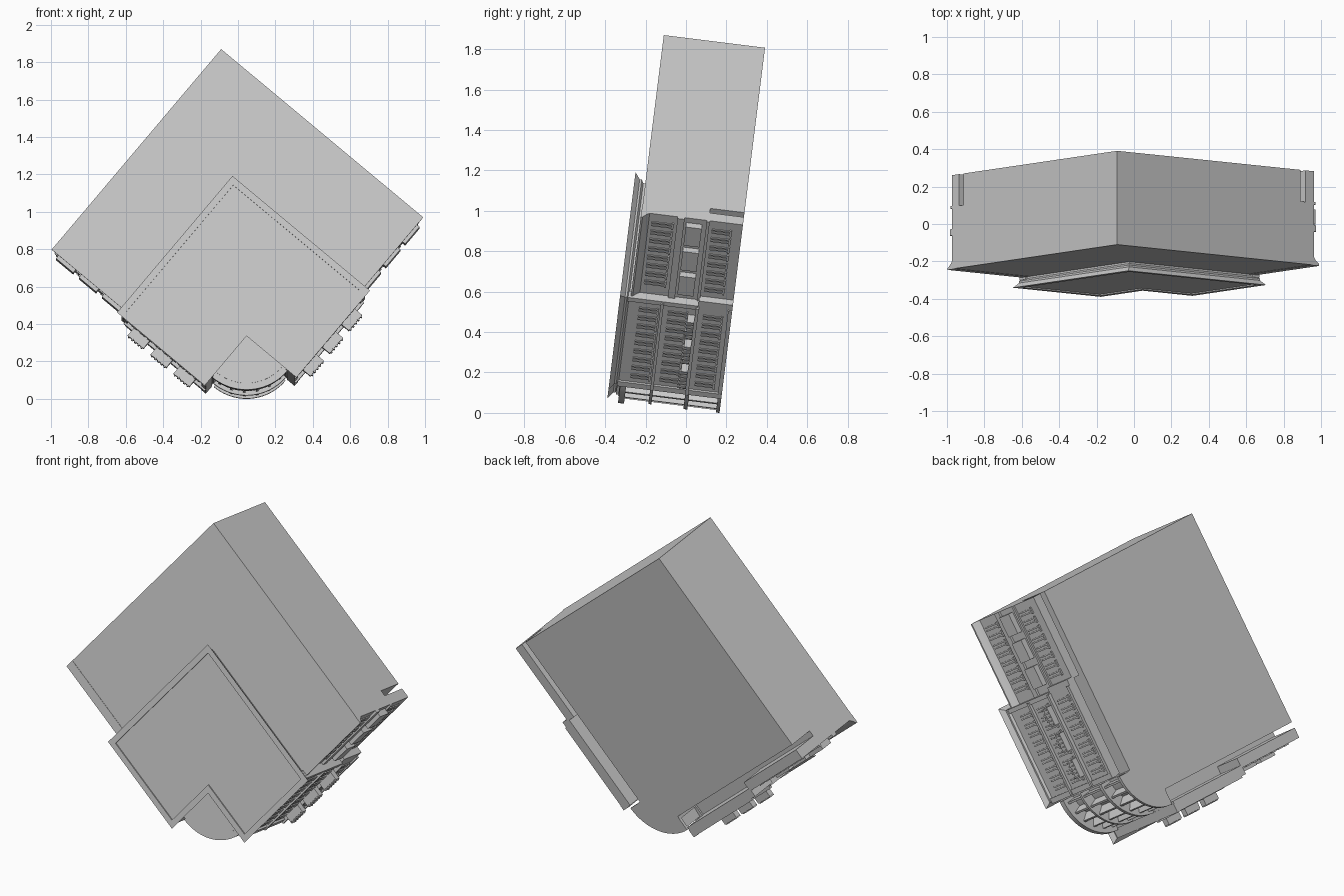
import bpy, bmesh, math
from mathutils import Matrix, Vector

cube = bpy.data.objects.get("Cube")
if cube:
    bpy.data.objects.remove(cube, do_unlink=True)

stone = bpy.data.materials.new("light_grey_stone")
stone.use_nodes = True
GREY = (0.6, 0.6, 0.6, 1)
stone.diffuse_color = GREY
stone.node_tree.nodes["Principled BSDF"].inputs["Base Color"].default_value = GREY

# Building frame: a and b run along the two street sides, h is building height
TURN, TILT = math.radians(40), math.radians(7.1)
plan_up = Vector((0, math.sin(TILT), math.cos(TILT)))
height_axis = Vector((0, -math.cos(TILT), math.sin(TILT)))
side = Vector((1, 0, 0))
axis_a = side * math.cos(TURN) - plan_up * math.sin(TURN)
axis_b = -side * math.sin(TURN) - plan_up * math.cos(TURN)
ROOF = 0.505
origin = Vector((-0.09, -0.11, 1.87)) - height_axis * ROOF
FRAME = Matrix((axis_a, axis_b, height_axis)).transposed().to_4x4()
FRAME.translation = origin


def finish(name, bm, smooth=False):
    bm.transform(FRAME)
    bmesh.ops.recalc_face_normals(bm, faces=bm.faces[:])
    mesh = bpy.data.meshes.new(name)
    bm.to_mesh(mesh)
    bm.free()
    mesh.materials.append(stone)
    obj = bpy.data.objects.new(name, mesh)
    bpy.context.collection.objects.link(obj)
    if smooth:
        bpy.ops.object.select_all(action='DESELECT')
        obj.select_set(True)
        bpy.context.view_layer.objects.active = obj
        bpy.ops.object.shade_smooth_by_angle(angle=math.radians(30))
    return obj


def loft(name, levels, smooth=False):
    """Stack outlines of equal length at given heights into a closed solid."""
    bm = bmesh.new()
    rings = [[bm.verts.new((a, b, h)) for a, b in outline] for outline, h in levels]
    for low, high in zip(rings, rings[1:]):
        for i in range(len(low)):
            j = (i + 1) % len(low)
            bm.faces.new((low[i], low[j], high[j], high[i]))
    bm.faces.new(rings[0])
    bm.faces.new(rings[-1])
    return finish(name, bm, smooth)


def street_boxes(name, boxes):
    """Boxes as (depth range, run range, height range), mirrored to both streets."""
    for label, swap in (("right", False), ("left", True)):
        bm = bmesh.new()
        for d, r, h in boxes:
            spans = (r, d, h) if swap else (d, r, h)
            centre = [(s[0] + s[1]) / 2 for s in spans]
            size = [s[1] - s[0] for s in spans]
            mat = Matrix.Translation(centre) @ Matrix.Diagonal((*size, 1))
            bmesh.ops.create_cube(bm, size=1, matrix=mat)
        finish(f"{name}_{label}", bm)


def arc(radius, centre=1.1, steps=20):
    return [(centre + radius * math.cos(t), centre + radius * math.sin(t))
            for t in (math.pi / 2 * i / steps for i in range(steps + 1))]


def ell(lo, hi, notch):
    return [(lo, lo), (hi, lo), (hi, notch), (notch, notch), (notch, hi), (lo, hi)]


WALL, BAY, FLOOR = 1.375, 1.415, 0.17
BAY_START, BAY_END = 0.525, 1.067

# Main masses: recessed ground floor, upper floors and raised corner block
ground = [(0, 0), (1.28, 0)] + arc(0.18) + [(0, 1.28)]
loft("ground_floor", [(ground, 0), (ground, FLOOR + 0.01)], True)
upper = ell(0, WALL, 1.1)
loft("upper_floors", [(upper, FLOOR), (upper, ROOF)])


def block(out):
    return ell(BAY_START - out, BAY + out, BAY_END + out)


loft("raised_block", [(block(0), FLOOR), (block(0), 0.515), (block(0.012), 0.525),
                      (block(0.012), 0.535), (block(0.035), 0.56), (block(0), 0.56),
                      (block(0), 0.553)])

# Flared roof cornice of the two wings
for label, swap in (("right", False), ("left", True)):
    levels = []
    for depth, h in ((WALL, 0.465), (WALL + 0.012, 0.48), (1.41, 0.498), (1.41, ROOF + 0.002)):
        outline = [(1.355, 0), (depth, 0), (depth, 0.52), (1.355, 0.52)]
        levels.append(([(b, a) for a, b in outline] if swap else outline, h))
    loft("wing_cornice_" + label, levels)

# Street screens standing clear of the recessed ground floor
street_boxes("ground_screen", [
    ((1.315, WALL), (0, 0.5), (0, FLOOR)),
    ((1.36, BAY), (0.49, 1.085), (0, FLOOR)),
])

# String courses, corner piers and sills
street_boxes("string_courses", [
    ((WALL - 0.01, WALL + 0.014), (0, BAY_START), (0.29, 0.325)),
    ((WALL - 0.01, WALL + 0.010), (0, BAY_START), (0.165, 0.18)),
    ((BAY - 0.01, BAY + 0.018), (BAY_START, 1.09), (0.34, 0.355)),
    ((BAY - 0.01, BAY + 0.022), (BAY_START, 1.09), (0.165, 0.18)),
    ((BAY - 0.01, BAY + 0.010), (BAY_START, 1.09), (0, 0.02)),
    ((BAY - 0.04, BAY + 0.012), (1.06, 1.09), (0, 0.52)),
    ((BAY - 0.04, BAY + 0.010), (0.515, 0.54), (FLOOR, 0.52)),
])

# Tall narrow window frames in rows
slits = []
for depth, start, count, rows in (
        (WALL, 0.05, 8, ((0.35, 0.45), (0.06, 0.15))),
        (BAY, 0.575, 9, ((0.37, 0.46), (0.225, 0.315), (0.05, 0.14)))):
    for low, high in rows:
        for i in range(count):
            run = start + i * 0.054
            for shift in (0, 0.018):
                slits.append(((depth - 0.01, depth + 0.006),
                              (run + shift, run + shift + 0.008), (low, high)))
            slits.append(((depth - 0.01, depth + 0.009), (run - 0.006, run + 0.032),
                          (low - 0.01, low)))
street_boxes("window_frames", slits)

# Balconies with slatted fronts
balconies = []
for i in range(3):
    mid = 0.64 + i * 0.16
    balconies.append(((BAY - 0.01, 1.475), (mid - 0.055, mid + 0.055), (0.18, 0.215)))
    for k in range(5):
        run = mid - 0.048 + k * 0.022
        balconies.append(((1.47, 1.481), (run, run + 0.008), (0.183, 0.222)))
    mid = 0.09 + i * 0.16
    balconies.append(((WALL - 0.01, 1.41), (mid - 0.06, mid + 0.06), (0.2, 0.28)))
street_boxes("balconies", balconies)

# Rounded glazed corner: drum, floor rings and ribs
drum = [(1.05, 1.05)] + arc(0.2)
loft("corner_drum", [(drum, 0), (drum, 0.495)], True)
for i, (low, high, radius) in enumerate(((0, 0.018, 0.272), (0.16, 0.18, 0.275),
                                         (0.34, 0.355, 0.272), (0.475, ROOF, 0.285))):
    ring = arc(radius) + arc(0.17)[::-1]
    loft(f"corner_ring_{i + 1}", [(ring, low), (ring, high)], True)
cap = [(1.05, 1.05)] + arc(0.25)
loft("corner_roof", [(cap, 0.48), (cap, ROOF + 0.003)], True)
bm = bmesh.new()
for i in range(6):
    turn = Matrix.Rotation(math.radians(6 + i * 15.6), 4, 'Z')
    mat = (Matrix.Translation((1.1, 1.1, 0.25)) @ turn @ Matrix.Translation((0.225, 0, 0))
           @ Matrix.Diagonal((0.07, 0.012, 0.49, 1)))
    bmesh.ops.create_cube(bm, size=1, matrix=mat)
finish("corner_ribs", bm)
